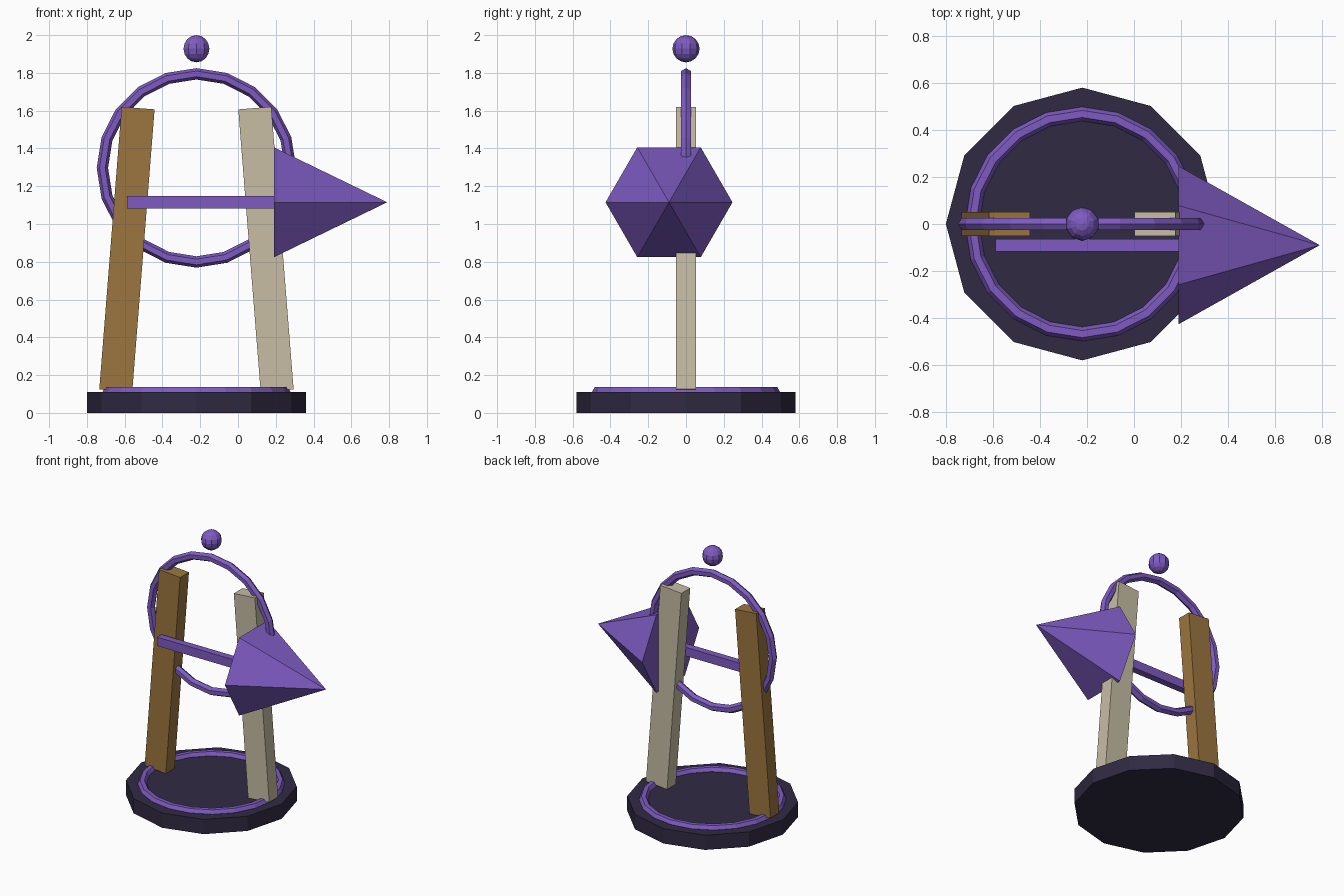
import bpy
from math import pi

if "Cube" in bpy.data.objects:
    bpy.data.objects.remove(bpy.data.objects["Cube"])

CX = -0.22  # axis of the stand


def material(name, rgb):
    m = bpy.data.materials.new(name)
    m.diffuse_color = (*rgb, 1)
    m.use_nodes = True
    m.node_tree.nodes["Principled BSDF"].inputs["Base Color"].default_value = m.diffuse_color
    return m


purple = material("purple", (0.21, 0.105, 0.54))
dark = material("dark", (0.03, 0.023, 0.055))
brown = material("brown", (0.33, 0.18, 0.05))
cream = material("cream", (0.57, 0.51, 0.37))


def finish(name, mat):
    ob = bpy.context.object
    ob.name = name
    ob.data.materials.append(mat)
    return ob


def box(name, size, loc, mat, lean=0):
    bpy.ops.mesh.primitive_cube_add(size=1, location=loc, rotation=(0, lean, 0))
    ob = finish(name, mat)
    ob.scale = size


def ring(name, major, minor, z, mat, tilt=0):
    bpy.ops.mesh.primitive_torus_add(major_radius=major, minor_radius=minor,
                                     major_segments=20, minor_segments=6,
                                     location=(CX, 0, z), rotation=(tilt, 0, 0))
    finish(name, mat)


# Twelve-sided base with inlaid ring
bpy.ops.mesh.primitive_cylinder_add(vertices=12, radius=0.58, depth=0.11,
                                    location=(CX, 0, 0.055))
finish("base", dark)
ring("base_ring", 0.468, 0.03, 0.111, purple)

# Two posts leaning towards each other
for name, side, mat in (("left_post", -1, brown), ("right_post", 1, cream)):
    box(name, (0.175, 0.104, 1.5), (CX + side * 0.368, 0, 0.866), mat, -side * 0.079)

# Upright ring and floating ball
ring("upright_ring", 0.498, 0.03, 1.297, purple, pi / 2)
bpy.ops.mesh.primitive_uv_sphere_add(segments=10, ring_count=8, radius=0.072,
                                     location=(CX, 0, 1.928))
finish("ball", purple)

# Arrow: square shaft and six-sided head pointing to +x
box("arrow_shaft", (0.783, 0.052, 0.065), (-0.197, -0.09, 1.115), purple)
bpy.ops.mesh.primitive_cone_add(vertices=6, radius1=0.336, radius2=0, depth=0.6,
                                location=(0.49, -0.09, 1.115), rotation=(0, pi / 2, 0))
finish("arrow_head", purple)
